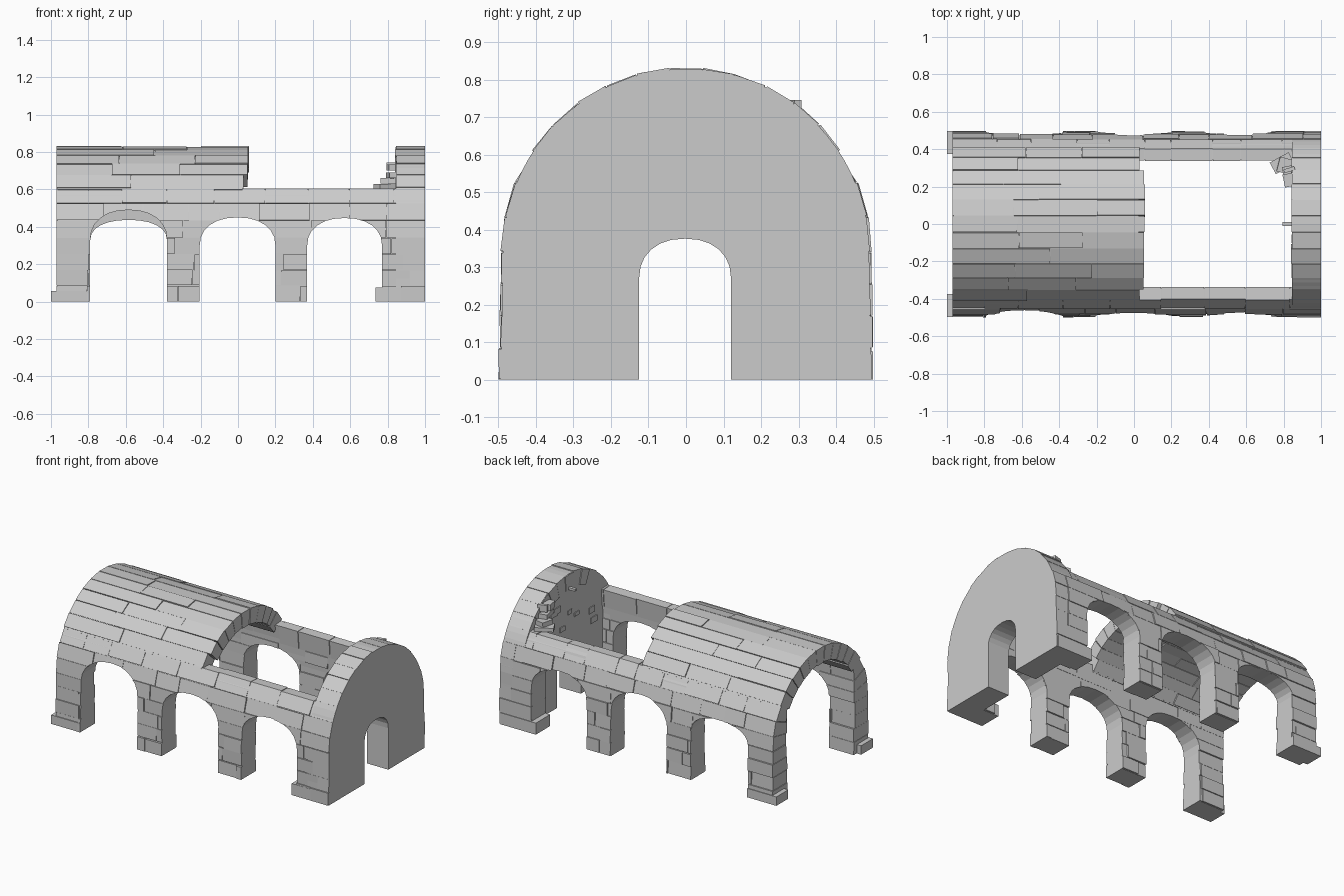
import bpy, bmesh, math, random
from mathutils import Vector, Matrix

if "Cube" in bpy.data.objects:
    bpy.data.objects.remove(bpy.data.objects["Cube"])

random.seed(7)
SPRING, R = 0.34, 0.49          # height where the vault starts to curve, outer radius
LEDGE = math.radians(33.4)      # angle of the broken wall top


def finish(name, bm):
    bmesh.ops.recalc_face_normals(bm, faces=bm.faces)
    me = bpy.data.meshes.new(name)
    bm.to_mesh(me)
    bm.free()
    ob = bpy.data.objects.new(name, me)
    bpy.context.collection.objects.link(ob)
    return ob


def prism(bm, poly, a, b, axis='x'):
    """Extrude a 2D polygon from a to b; polygon is (y,z) for axis x, (x,z) for axis y."""
    place = (lambda u, v, w: (w, u, v)) if axis == 'x' else (lambda u, v, w: (u, w, v))
    lo = [bm.verts.new(place(u, v, a)) for u, v in poly]
    hi = [bm.verts.new(place(u, v, b)) for u, v in poly]
    n = len(poly)
    bm.faces.new(lo)
    bm.faces.new(hi)
    for i in range(n):
        bm.faces.new((lo[i], lo[(i + 1) % n], hi[(i + 1) % n], hi[i]))


def box(bm, lo, hi, rot=0.0, tilt=0.0):
    c = [(p + q) / 2 for p, q in zip(lo, hi)]
    s = [q - p for p, q in zip(lo, hi)]
    m = (Matrix.Translation(c) @ Matrix.Rotation(rot, 4, 'Z') @ Matrix.Rotation(tilt, 4, 'Y')
         @ Matrix.Diagonal((*s, 1)))
    bmesh.ops.create_cube(bm, size=1, matrix=m)


def arch(x0, x1, spring, top, n=12, power=0.9):
    """Arched opening outline, slightly squarer than an ellipse."""
    c, r = (x0 + x1) / 2, (x1 - x0) / 2
    pts = [(x0, -0.1), (x1, -0.1)]
    for i in range(n + 1):
        u, v = math.cos(math.pi * i / n), abs(math.sin(math.pi * i / n))
        pts.append((c + r * math.copysign(abs(u) ** power, u), spring + (top - spring) * v ** power))
    return pts


def cut(ob, cutter):
    mod = ob.modifiers.new("cut", 'BOOLEAN')
    mod.operation, mod.solver, mod.object = 'DIFFERENCE', 'EXACT', cutter
    dg = bpy.context.evaluated_depsgraph_get()
    me = bpy.data.meshes.new_from_object(ob.evaluated_get(dg))
    ob.modifiers.clear()
    ob.data = me


def ring(a, inset=0.0):
    """Outer and inner section points at vault angle a."""
    c, s = math.cos(a), math.sin(a)
    ro = R - inset
    ri = min(0.35 / max(abs(c), 1e-4), 0.39) + inset
    return Vector((ro * c, SPRING + ro * s)), Vector((ri * c, SPRING + ri * s))


def stone_row(bm, p0, p1, x0, x1, length):
    """Lay one course of slightly uneven stones between two section lines."""
    x = x0
    while x < x1 - 1e-4:
        e = x + length * random.uniform(0.65, 1.4)
        if x1 - e < length * 0.4:
            e = x1
        g0, g1 = random.choice((0.004, 0.02, 0.03)), random.choice((0.004, 0.02, 0.03))
        o0, o1 = p0[0].lerp(p1[0], g0), p1[0].lerp(p0[0], g1)
        i0, i1 = p0[1].lerp(p1[1], g0), p1[1].lerp(p0[1], g1)
        k, j = random.uniform(-0.035, 0.025), random.uniform(-0.04, 0.04)
        prism(bm, [o0.lerp(i0, k), o1.lerp(i1, k + random.uniform(-.02, .02)),
                   i1.lerp(o1, j), i0.lerp(o0, j)],
              x + (0 if x == x0 else 0.0015), e - (0 if e == x1 else 0.0015))
        x = e


def flip(pair):
    return tuple(Vector((-p.x, p.y)) for p in pair)


# side arch openings and end doorway cutters
bm = bmesh.new()
for side in (-1, 1):
    for x0, x1, spring, top in ((-.79, -.38, .33, .49 if side < 0 else .437),
                                (-.205, .20, .30, .45), (.37, .77, .30, .447)):
        prism(bm, arch(x0, x1, spring, top), side * 0.25, side * 0.6, 'y')
openings = finish("opening_cutter", bm)
bm = bmesh.new()
prism(bm, arch(-.125, .12, .27, .376), 0.7, 1.1)
doorway = finish("doorway_cutter", bm)

# side wall stones, both sides, with a level broken top
levels = [(Vector((0.495 - 0.005 * i / 4, SPRING * i / 4)), Vector((0.345 + .005 * i / 4, SPRING * i / 4)))
          for i in range(5)] + [ring(LEDGE * i / 3) for i in range(1, 3)]
levels.append((Vector((0.402, 0.606)), Vector((0.338, 0.604))))
bm = bmesh.new()
for side in (1, -1):
    for p0, p1 in zip(levels, levels[1:]):
        if side < 0:
            p0, p1 = flip(p0), flip(p1)
        stone_row(bm, p0, p1, -0.97, 1.0, 0.2)
wall_stones = finish("side_wall_stones", bm)
cut(wall_stones, openings)

# solid core behind the wall joints
bm = bmesh.new()
section = ([(0.484, 0)] + [tuple(ring(LEDGE * i / 6, 0.007)[0]) for i in range(6)]
           + [(0.402, 0.598), (0.345, 0.598), (0.356, SPRING), (0.352, 0)])
for side in (1, -1):
    prism(bm, [(side * y, z) for y, z in section], -0.964, 0.99)
wall_core = finish("side_wall_core", bm)
cut(wall_core, openings)

# vault roof stones and the matching rim of the end wall
N = 11
angles = [LEDGE + (math.pi - 2 * LEDGE) * i / N for i in range(N + 1)]
bm, rim = bmesh.new(), bmesh.new()
for i, (a0, a1) in enumerate(zip(angles, angles[1:])):
    end = 0.03 if i in (0, 1, N - 1) else random.uniform(0.05, 0.06)
    stone_row(bm, ring(a0), ring(a1), -0.97, end, 0.42)
    stone_row(rim, ring(a0), ring(a1), 0.84 + random.uniform(0, 0.012), 1.0, 0.3)
finish("vault_stones", bm)
finish("end_wall_rim_stones", rim)

# solid core behind the vault joints
bm = bmesh.new()
arc = [ring(LEDGE - .02 + (math.pi - 2 * LEDGE + .04) * i / 22, 0.006) for i in range(23)]
prism(bm, [tuple(p[0]) for p in arc] + [tuple(p[1]) for p in reversed(arc)], -0.964, 0.025)
finish("vault_core", bm)

# closed end wall with doorway
bm = bmesh.new()
r = R - 0.002
prism(bm, [(-0.493, 0), (0.493, 0)] + [(r * math.cos(math.pi * i / 36), SPRING + r * math.sin(math.pi * i / 36))
                                       for i in range(37)], 0.846, 1.0)
end_wall = finish("end_wall", bm)
cut(end_wall, doorway)

# stones standing proud on the inside of the end wall
bm = bmesh.new()
for _ in range(9):
    y, z = random.uniform(-.27, .25), random.uniform(.42, .66)
    w, h = random.uniform(.02, .04), random.uniform(.012, .022)
    box(bm, (0.841, y - w, z - h), (0.86, y + w, z + h))
finish("end_wall_inner_stones", bm)

# broken stones left on the ledge beside the end wall
bm = bmesh.new()
box(bm, (.735, .29, .605), (.85, .36, .63), 0.5)
box(bm, (.77, .27, .63), (.86, .35, .66), -0.25, 0.05)
box(bm, (.80, .21, .66), (.86, .31, .69), 0.2)
box(bm, (.80, .28, .70), (.86, .30, .745), 0.3)
box(bm, (.80, .20, .70), (.86, .27, .74), 0.2)
box(bm, (.795, -.01, .73), (.86, .01, .745))
finish("broken_ledge_stones", bm)

# plinth stones at the four corners
bm = bmesh.new()
for side in (-1, 1):
    y0, y1 = sorted((side * 0.375, side * 0.498))
    box(bm, (-1.0, y0, 0), (-0.79, y1, 0.058))
    y0, y1 = sorted((side * 0.35, side * 0.498))
    box(bm, (0.735, y0, 0), (0.99, y1, 0.075))
finish("corner_plinths", bm)

for helper in (openings, doorway):
    bpy.data.objects.remove(helper)
